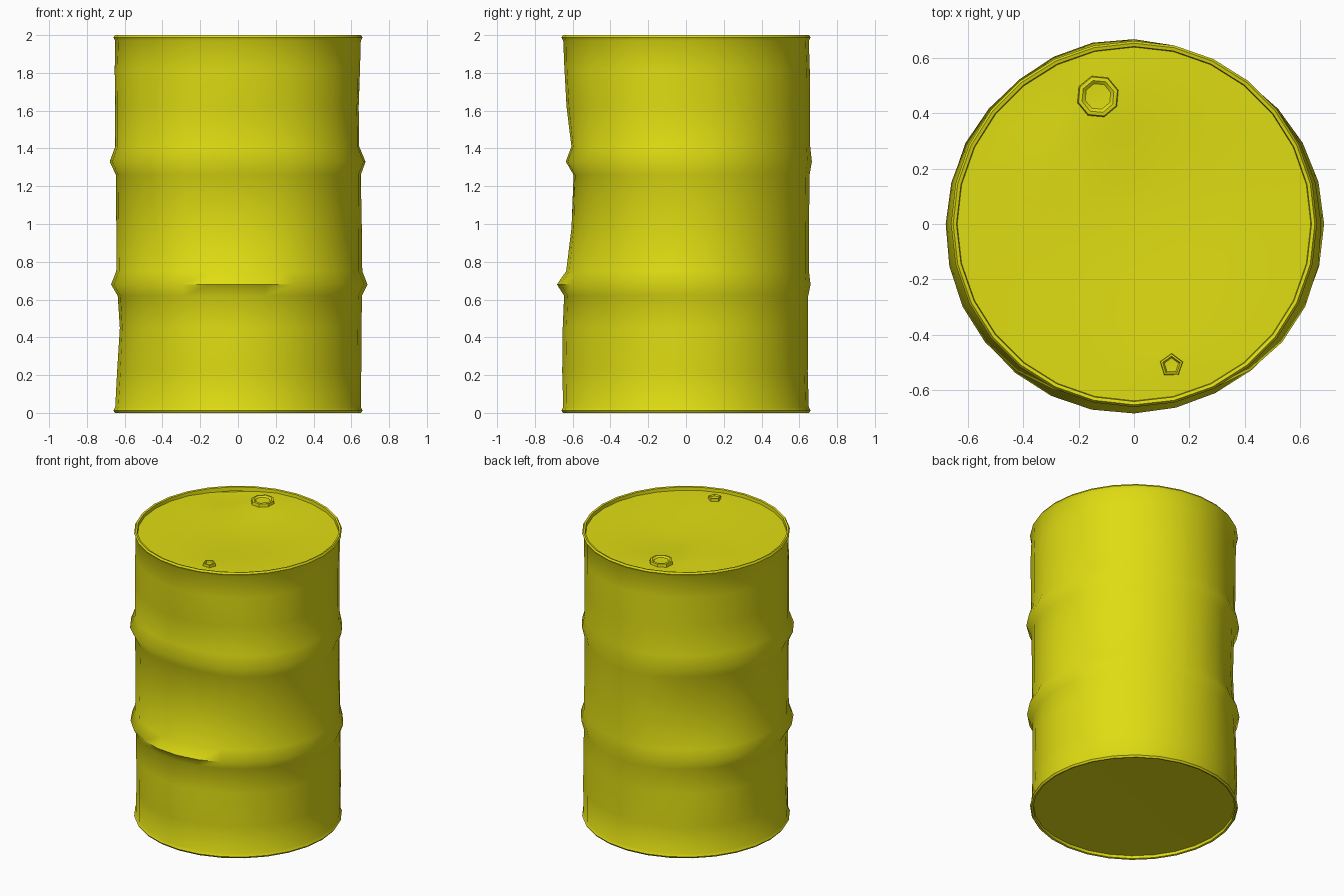
import bpy, bmesh, math
from math import pi, cos, sin, exp

if "Cube" in bpy.data.objects:
    bpy.data.objects.remove(bpy.data.objects["Cube"])

yellow = bpy.data.materials.new("drum yellow")
yellow.diffuse_color = (0.74, 0.72, 0.006, 1)
yellow.use_nodes = True
yellow.node_tree.nodes["Principled BSDF"].inputs["Base Color"].default_value = yellow.diffuse_color


def gauss(d, width):
    return exp(-(d / width) ** 2)


def around(a, degrees, width):
    d = (a - math.radians(degrees) + pi) % (2 * pi) - pi
    return gauss(d, math.radians(width))


def lathe(name, profile, sides, place, smooth=50):
    """Revolve (radius, z) points; place(r, z, angle) gives each vertex. Radius 0 closes an end."""
    bm = bmesh.new()
    rings = []
    for r, z in profile:
        if r == 0:
            rings.append([bm.verts.new(place(0, z, 0))] * sides)
        else:
            rings.append([bm.verts.new(place(r, z, 2 * pi * i / sides)) for i in range(sides)])
    for lo, hi in zip(rings, rings[1:]):
        for i in range(sides):
            j = (i + 1) % sides
            corners = list(dict.fromkeys((lo[i], lo[j], hi[j], hi[i])))
            bm.faces.new(corners)
    bmesh.ops.recalc_face_normals(bm, faces=bm.faces)
    mesh = bpy.data.meshes.new(name)
    bm.to_mesh(mesh)
    bm.free()
    mesh.materials.append(yellow)
    ob = bpy.data.objects.new(name, mesh)
    bpy.context.collection.objects.link(ob)
    bpy.ops.object.select_all(action='DESELECT')
    ob.select_set(True)
    bpy.context.view_layer.objects.active = ob
    bpy.ops.object.shade_smooth_by_angle(angle=math.radians(smooth))
    return ob


# Battered wall: hoops fade at the back and the sheet is dented in places
def wall_point(r, z, a):
    if 0.03 < z < 1.97:
        hoop = gauss(z - 0.68, 0.03) + gauss(z - 1.33, 0.03)
        r -= 0.025 * hoop * around(a, 70, 45)
        r -= 0.04 * around(a, -90, 30) * gauss(z - 1.33, 0.26)
        r -= 0.035 * around(a, -90, 30) * gauss(z - 0.98, 0.28) * (1 - hoop)
        r -= 0.02 * around(a, 180, 25) * gauss(z - 0.42, 0.2)
        r -= 0.03 * around(a, 130, 22) * gauss(z - 0.95, 0.4)
        r -= 0.015 * around(a, 0, 20) * gauss(z - 1.5, 0.2)
        r += 0.006 * sin(3 * a + 2 * z)
    return r * cos(a), r * sin(a), z


def lid_height(x, y):
    z = 1.975 - 0.02 * gauss(math.hypot(x - 0.05, y - 0.05), 0.35)
    z += 0.012 * gauss(math.hypot(x + 0.13, y - 0.46), 0.16)
    z += 0.008 * gauss(math.hypot(x - 0.13, y + 0.51), 0.1)
    return z - 0.02 * gauss(math.hypot(x + 0.35, y - 0.45), 0.13)


def lid_point(r, z, a):
    x, y = r * cos(a), r * sin(a)
    return x, y, lid_height(x, y)


# Wall with rolled rims turned inward at both ends
wall = [(0.637, 0.03), (0.64, 0.003), (0.652, 0.0), (0.66, 0.012), (0.65, 0.03),
        (0.65, 0.22), (0.65, 0.45), (0.65, 0.62), (0.682, 0.68), (0.652, 0.75),
        (0.65, 0.98), (0.65, 1.26), (0.682, 1.33), (0.652, 1.41), (0.65, 1.62),
        (0.65, 1.82), (0.65, 1.97), (0.66, 1.988), (0.652, 2.0), (0.64, 1.997), (0.637, 1.97)]
lathe("drum_wall", wall, 28, wall_point, 60)

# Sunken lid and base
lathe("lid", [(0.643, 0), (0.56, 0), (0.46, 0), (0.34, 0), (0.18, 0), (0, 0)], 28, lid_point)
lathe("base", [(0, 0.03), (0.643, 0.022)], 28, lambda r, z, a: (r * cos(a), r * sin(a), z))

# Filler caps with dished tops
for name, cx, cy, rad, sides in (("large_cap", -0.13, 0.46, 0.08, 8),
                                 ("small_cap", 0.135, -0.51, 0.045, 5)):
    base = lid_height(cx, cy)
    shape = [(rad, -0.02), (rad * 0.92, 0.016), (rad * 0.75, 0.018), (rad * 0.6, 0.008), (0, 0.006)]
    lathe(name, shape, sides,
          lambda r, z, a: (cx + r * cos(a + 0.3), cy + r * sin(a + 0.3), base + z), 35)
